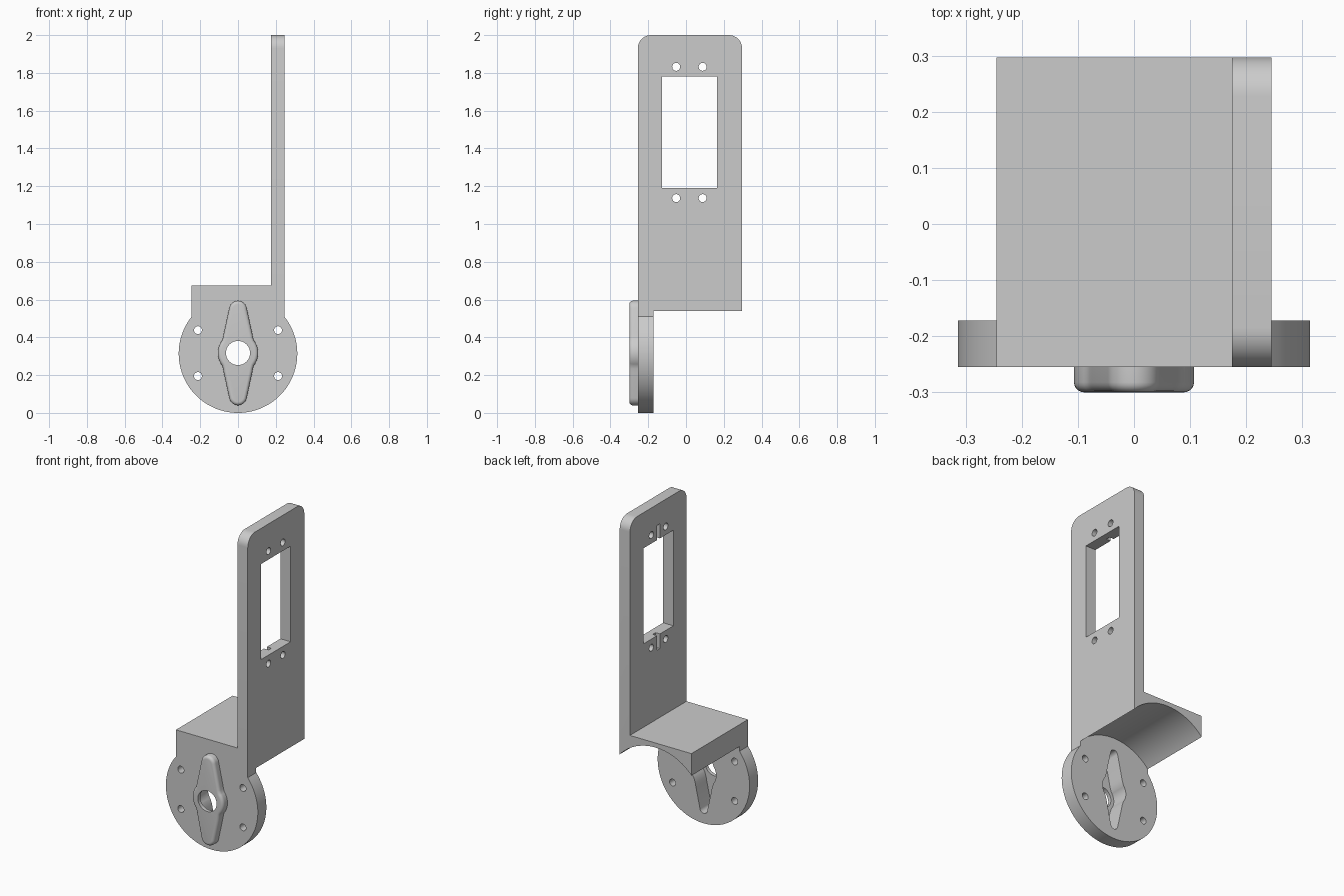
import bpy, bmesh
from math import sin, cos, pi, radians, asin, acos

if "Cube" in bpy.data.objects:
    bpy.data.objects.remove(bpy.data.objects["Cube"], do_unlink=True)

grey = bpy.data.materials.new("plain_grey")
grey.use_nodes = True
colour = (0.6, 0.6, 0.6, 1)
grey.diffuse_color = colour
grey.node_tree.nodes["Principled BSDF"].inputs["Base Color"].default_value = colour

FRONT, BACK, DISC_BACK = -0.255, 0.297, -0.172   # y planes
HALF, WALL, SHELF_TOP = 0.245, 0.175, 0.675      # x half width, arm inner face
R_DISC, R_ARCH, CZ = 0.314, 0.333, 0.314
HORN_Z = 0.317


def arc(r, a, b, n, cx=0, cz=0):
    return [(cx + r * cos(a + (b - a) * i / n), cz + r * sin(a + (b - a) * i / n))
            for i in range(n + 1)]


def circle(r, cx, cz, n=32):
    return arc(r, 0, 2 * pi, n, cx, cz)[:-1]


def prism(name, pts, lo, hi, axis="y"):
    """Extrude a profile in (x, z) along y, or in (y, z) along x."""
    def place(u, v, d):
        return (u, d, v) if axis == "y" else (d, u, v)
    bm = bmesh.new()
    face = bm.faces.new([bm.verts.new(place(u, v, lo)) for u, v in pts])
    top = bmesh.ops.extrude_face_region(bm, geom=[face])["geom"]
    for v in (g for g in top if isinstance(g, bmesh.types.BMVert)):
        v.co["xyz".index(axis)] = hi
    bmesh.ops.recalc_face_normals(bm, faces=bm.faces)
    mesh = bpy.data.meshes.new(name)
    bm.to_mesh(mesh)
    bm.free()
    ob = bpy.data.objects.new(name, mesh)
    mesh.materials.append(grey)
    bpy.context.collection.objects.link(ob)
    return ob


def apply(ob, mod):
    bpy.context.view_layer.objects.active = ob
    bpy.ops.object.modifier_apply(modifier=mod.name)


def combine(ob, other, operation="DIFFERENCE", keep=False):
    mod = ob.modifiers.new("combine", "BOOLEAN")
    mod.operation, mod.solver, mod.object = operation, "EXACT", other
    apply(ob, mod)
    if not keep:
        bpy.data.objects.remove(other, do_unlink=True)


def rect(u0, u1, v0, v1):
    return [(u0, v0), (u1, v0), (u1, v1), (u0, v1)]


def horn_outline(inset=0.0):
    """Two-armed lever: round hub with tapered, round-ended arms."""
    tip, hub = 0.047 - inset, 0.107 - inset
    quarter = arc(hub, 0, radians(38), 8)
    quarter += [(0.079 - inset, 0.083), (0.075 - inset, 0.105)]
    quarter += arc(tip, radians(10), pi / 2, 8, 0, 0.23)
    half = quarter + [(-x, z) for x, z in reversed(quarter[:-1])]
    full = half + [(-x, -z) for x, z in half[1:-1]]
    return [(x, z + HORN_Z) for x, z in full]


# L-shaped body: shelf with arched underside plus upright arm
spread = acos(HALF / R_ARCH)
body = arc(R_ARCH, spread, pi - spread, 40, 0, CZ)
body += [(-HALF, SHELF_TOP), (WALL, SHELF_TOP), (WALL, 2), (HALF, 2)]
bracket = prism("bracket", body, FRONT, BACK)

# Rounded top corners of the arm
bm = bmesh.new()
bm.from_mesh(bracket.data)
corners = [e for e in bm.edges if all(v.co.z > 1.99 for v in e.verts)
           and abs(e.verts[0].co.x - e.verts[1].co.x) > 0.01]
bmesh.ops.bevel(bm, geom=corners, offset=0.07, segments=10, profile=0.5, affect="EDGES")
bm.to_mesh(bracket.data)
bm.free()

# Mounting disc, running straight up into the shelf
meet = acos(HALF / R_DISC)
disc = arc(R_DISC, pi - meet, 2 * pi + meet, 72, 0, CZ)
disc += [(HALF, SHELF_TOP), (-HALF, SHELF_TOP)]
combine(bracket, prism("disc", disc, FRONT, DISC_BACK), "UNION")

# Servo window, its screw holes and the shallow cable slots
combine(bracket, prism("window", rect(-0.127, 0.163, 1.19, 1.78), 0.1, 0.3, "x"))
for z in (1.137, 1.832):
    for y in (-0.052, 0.088):
        combine(bracket, prism("hole", circle(0.021, y, z), 0.1, 0.3, "x"))
for z0, z1 in ((1.10, 1.2), (1.77, 1.87)):
    combine(bracket, prism("slot", rect(0.004, 0.032, z0, z1), 0.1, 0.205, "x"))

# Disc screw holes
for x in (-0.212, 0.212):
    for z in (0.195, 0.438):
        combine(bracket, prism("hole", circle(0.021, x, z), -0.4, -0.1))

# Raised horn housing with softened front rim
boss = prism("horn_housing", horn_outline(), -0.3, FRONT + 0.005)
bm = bmesh.new()
bm.from_mesh(boss.data)
rim = [e for e in bm.edges if all(v.co.y < -0.29 for v in e.verts)]
bmesh.ops.bevel(bm, geom=rim, offset=0.018, segments=5, profile=0.5, affect="EDGES")
bm.to_mesh(boss.data)
bm.free()

# Horn pocket open to the back, and the shaft hole through its floor
pocket = prism("pocket", horn_outline(0.022), -0.277, -0.1)
shaft = prism("shaft", circle(0.064, 0, HORN_Z, 40), -0.4, -0.1)
for cutter in (pocket, shaft):
    combine(bracket, cutter, keep=True)
    combine(boss, cutter)

# Smooth curved walls, keep the sharp edges
for ob in (bracket, boss):
    bpy.ops.object.select_all(action="DESELECT")
    ob.select_set(True)
    bpy.context.view_layer.objects.active = ob
    bpy.ops.object.shade_smooth_by_angle(angle=radians(30))
